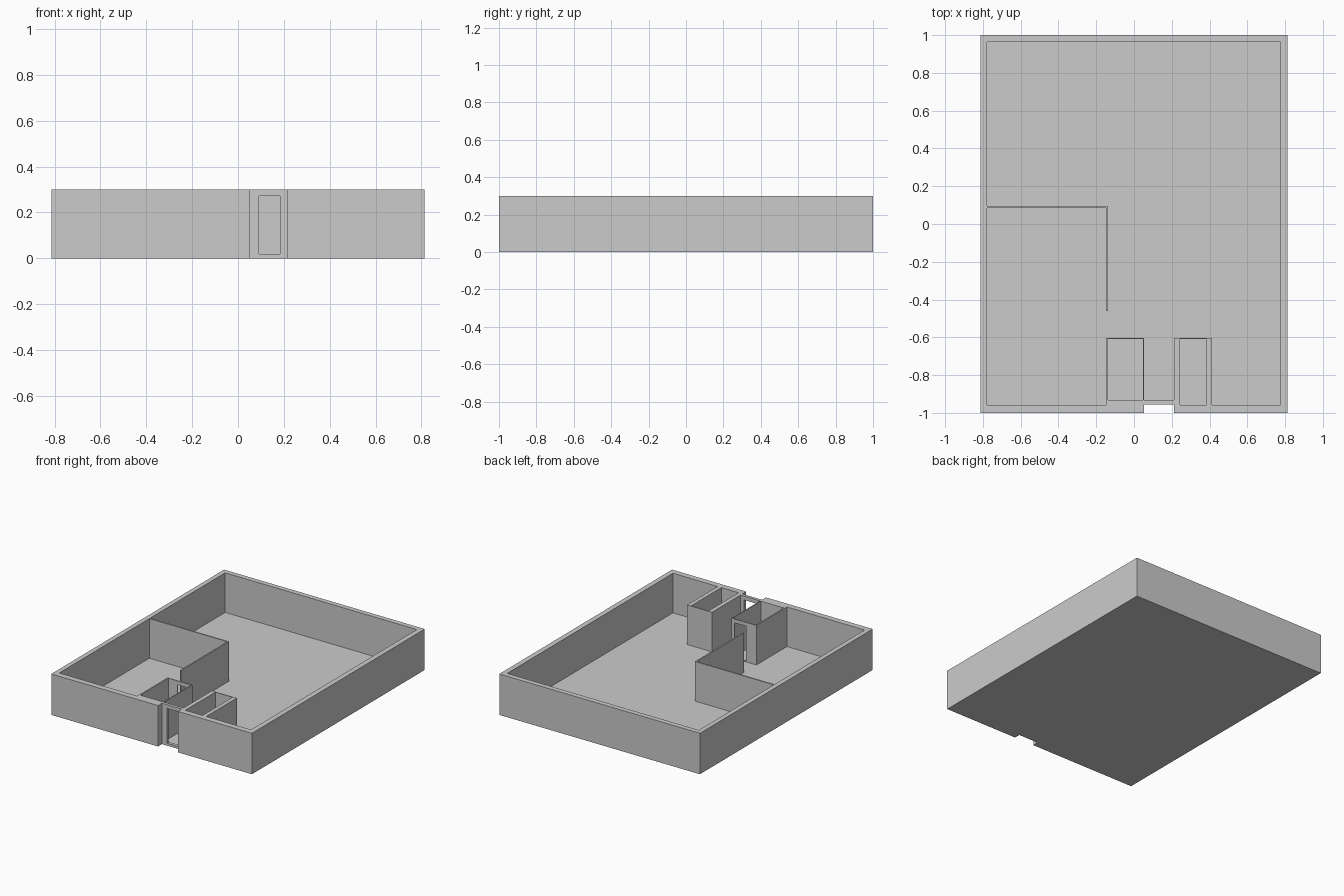
import bpy
import bmesh

if "Cube" in bpy.data.objects:
    bpy.data.objects.remove(bpy.data.objects["Cube"])

HEIGHT = 0.30
FLOOR = 0.01


def prism(name, outline, z0, z1):
    """Extrude a plan outline from z0 up to z1."""
    bm = bmesh.new()
    face = bm.faces.new([bm.verts.new((x, y, z0)) for x, y in outline])
    top = bmesh.ops.extrude_face_region(bm, geom=[face])["geom"]
    verts = [v for v in top if isinstance(v, bmesh.types.BMVert)]
    bmesh.ops.translate(bm, verts=verts, vec=(0, 0, z1 - z0))
    bmesh.ops.recalc_face_normals(bm, faces=bm.faces[:])
    mesh = bpy.data.meshes.new(name)
    bm.to_mesh(mesh)
    bm.free()
    obj = bpy.data.objects.new(name, mesh)
    bpy.context.collection.objects.link(obj)
    return obj


def rect(x0, x1, y0, y1):
    return [(x0, y0), (x1, y0), (x1, y1), (x0, y1)]


def carve(target, cutter):
    """Subtract the cutter from the target, then remove the cutter."""
    cutter.hide_render = True
    mod = target.modifiers.new("carve", "BOOLEAN")
    mod.operation = "DIFFERENCE"
    mod.solver = "EXACT"
    mod.object = cutter
    bpy.context.view_layer.objects.active = target
    bpy.ops.object.modifier_apply(modifier=mod.name)
    bpy.data.objects.remove(cutter, do_unlink=True)


# Solid building block with the recessed entrance notch
building = prism("building_walls", [
    (-0.813, -1), (0.052, -1), (0.052, -0.955), (0.213, -0.955),
    (0.213, -1), (0.813, -1), (0.813, 1), (-0.813, 1)], 0, HEIGHT)

# Main hall, entrance lobby and side room, joined through the partition gap
rooms = [
    (-0.778, 0.963), (0.775, 0.963), (0.775, -0.957), (0.413, -0.957),
    (0.413, -0.603), (0.212, -0.603), (0.212, -0.933), (0.053, -0.933),
    (0.053, -0.603), (-0.148, -0.603), (-0.148, -0.957), (-0.778, -0.957),
    (-0.778, 0.085), (-0.148, 0.085), (-0.148, -0.46), (-0.138, -0.46),
    (-0.138, 0.095), (-0.778, 0.095)]
carve(building, prism("room_cutter", rooms, FLOOR, HEIGHT + 0.1))

# Small closets on either side of the lobby
for outline in (rect(-0.138, 0.047, -0.933, -0.609),
                rect(0.243, 0.383, -0.957, -0.609)):
    carve(building, prism("closet_cutter", outline, FLOOR, HEIGHT + 0.1))

# Doorways: front entrance and left closet
for outline in (rect(0.092, 0.183, -0.98, -0.91),
                rect(-0.065, 0.03, -0.63, -0.58)):
    carve(building, prism("door_cutter", outline, 0.018, 0.272))
